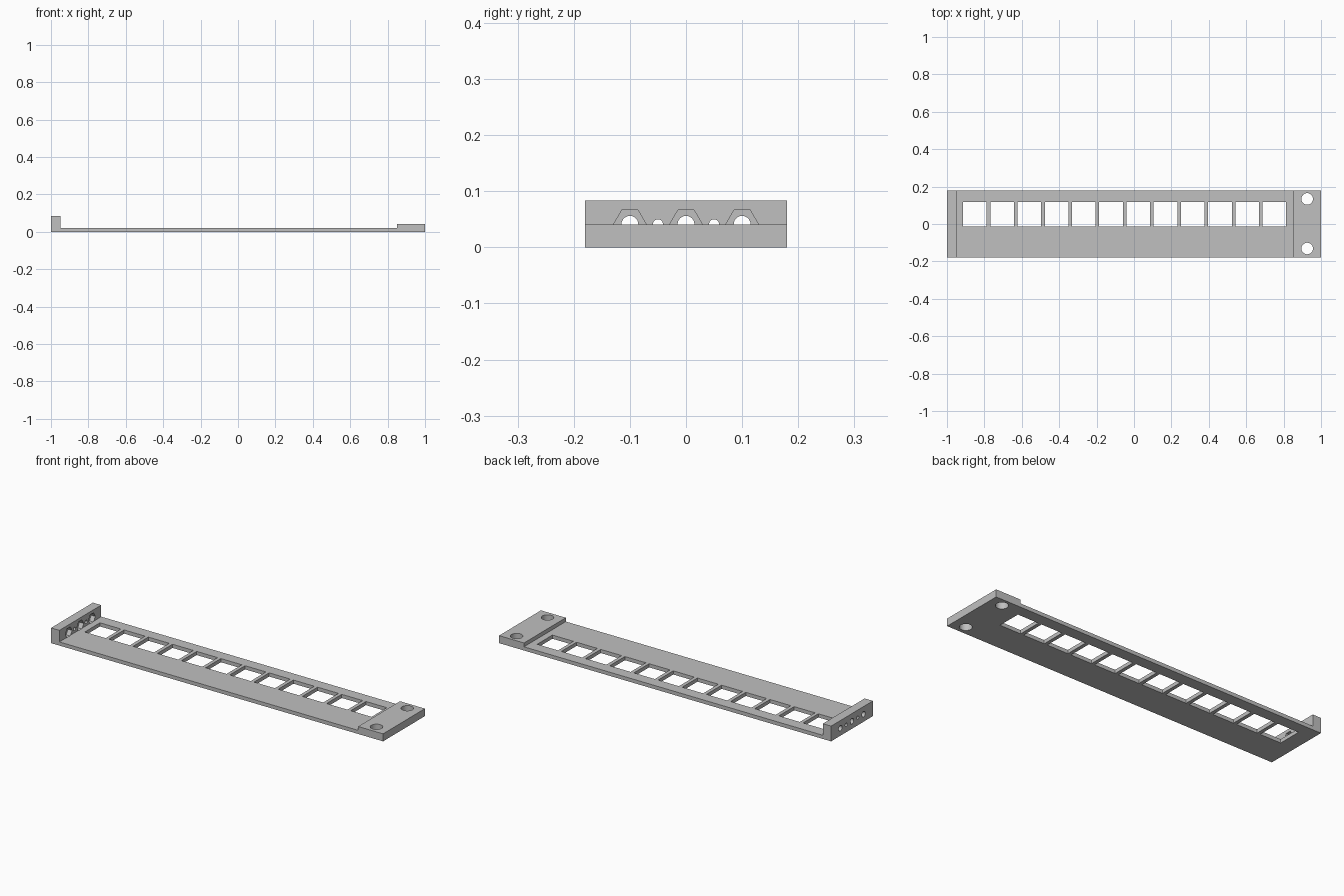
import bpy, bmesh, math
from mathutils import Vector

cube = bpy.data.objects.get("Cube")
if cube:
    bpy.data.objects.remove(cube, do_unlink=True)

grey = bpy.data.materials.new("light grey")
grey.use_nodes = True
colour = (0.527, 0.527, 0.527, 1)
grey.diffuse_color = colour
grey.node_tree.nodes["Principled BSDF"].inputs["Base Color"].default_value = colour

HALF_WIDTH = 0.18
PLATE_TOP, PAD_TOP, WALL_TOP = 0.02, 0.041, 0.083
WALL_X, PAD_X = -0.95, 0.85


def add_prism(bm, points, sweep):
    """Extrude a flat outline along a vector."""
    face = bm.faces.new([bm.verts.new(p) for p in points])
    ext = bmesh.ops.extrude_face_region(bm, geom=[face], use_keep_orig=True)
    moved = [g for g in ext["geom"] if isinstance(g, bmesh.types.BMVert)]
    bmesh.ops.translate(bm, verts=moved, vec=Vector(sweep))


def ring(centre, radius, sides, u, v):
    """Regular polygon spanned by the directions u and v."""
    c, u, v = Vector(centre), Vector(u), Vector(v)
    angles = [math.tau * i / sides for i in range(sides)]
    return [c + radius * (math.cos(a) * u + math.sin(a) * v) for a in angles]


def make_object(name, prisms):
    bm = bmesh.new()
    for points, sweep in prisms:
        add_prism(bm, points, sweep)
    bmesh.ops.recalc_face_normals(bm, faces=bm.faces)
    mesh = bpy.data.meshes.new(name)
    bm.to_mesh(mesh)
    bm.free()
    mesh.materials.append(grey)
    obj = bpy.data.objects.new(name, mesh)
    bpy.context.collection.objects.link(obj)
    return obj


def cut(target, name, prisms):
    cutter = make_object(name, prisms)
    cutter.hide_render = True
    mod = target.modifiers.new(name, "BOOLEAN")
    mod.operation, mod.solver, mod.object = "DIFFERENCE", "EXACT", cutter
    bpy.context.view_layer.objects.active = target
    bpy.ops.object.modifier_apply(modifier=name)
    bpy.data.objects.remove(cutter, do_unlink=True)


# Plate with end wall and raised mounting pad, from one side profile
profile = [(-1, 0), (1, 0), (1, PAD_TOP), (PAD_X, PAD_TOP), (PAD_X, PLATE_TOP),
           (WALL_X, PLATE_TOP), (WALL_X, WALL_TOP), (-1, WALL_TOP)]
plate = make_object("slotted_plate", [
    ([(x, -HALF_WIDTH, z) for x, z in profile], (0, 2 * HALF_WIDTH, 0))])

# Row of square windows
COUNT, SIZE, START, END = 12, 0.126, -0.914, 0.814
pitch = (END - START - SIZE) / (COUNT - 1)
windows = []
for i in range(COUNT):
    x0 = START + i * pitch
    x1 = x0 + SIZE
    y0, y1 = -0.013, 0.118
    windows.append(([(x0, y0, -0.1), (x1, y0, -0.1), (x1, y1, -0.1), (x0, y1, -0.1)],
                    (0, 0, 0.3)))
cut(plate, "windows", windows)

# Screw holes in the pad
cut(plate, "pad_holes", [
    (ring((0.926, y, -0.1), 0.031, 32, (1, 0, 0), (0, 1, 0)), (0, 0, 0.3))
    for y in (-0.131, 0.134)])

# Hexagonal nut pockets on the inner side of the wall
Y, Z = (0, 1, 0), (0, 0, 1)
cut(plate, "nut_pockets", [
    (ring((WALL_X - 0.025, y, PAD_TOP), 0.029, 6, Y, Z), (0.026, 0, 0))
    for y in (-0.1, 0, 0.1)])

# Bolt bores and small wire holes through the wall
bores = [(y, 0.015) for y in (-0.1, 0, 0.1)] + [(y, 0.009) for y in (-0.05, 0.05)]
cut(plate, "wall_bores", [
    (ring((-1.05, y, PAD_TOP), r, 24, Y, Z), (0.11, 0, 0)) for y, r in bores])

# Smooth bores, sharp edges elsewhere
bpy.ops.object.select_all(action="DESELECT")
plate.select_set(True)
bpy.context.view_layer.objects.active = plate
bpy.ops.object.shade_smooth_by_angle(angle=math.radians(30))
